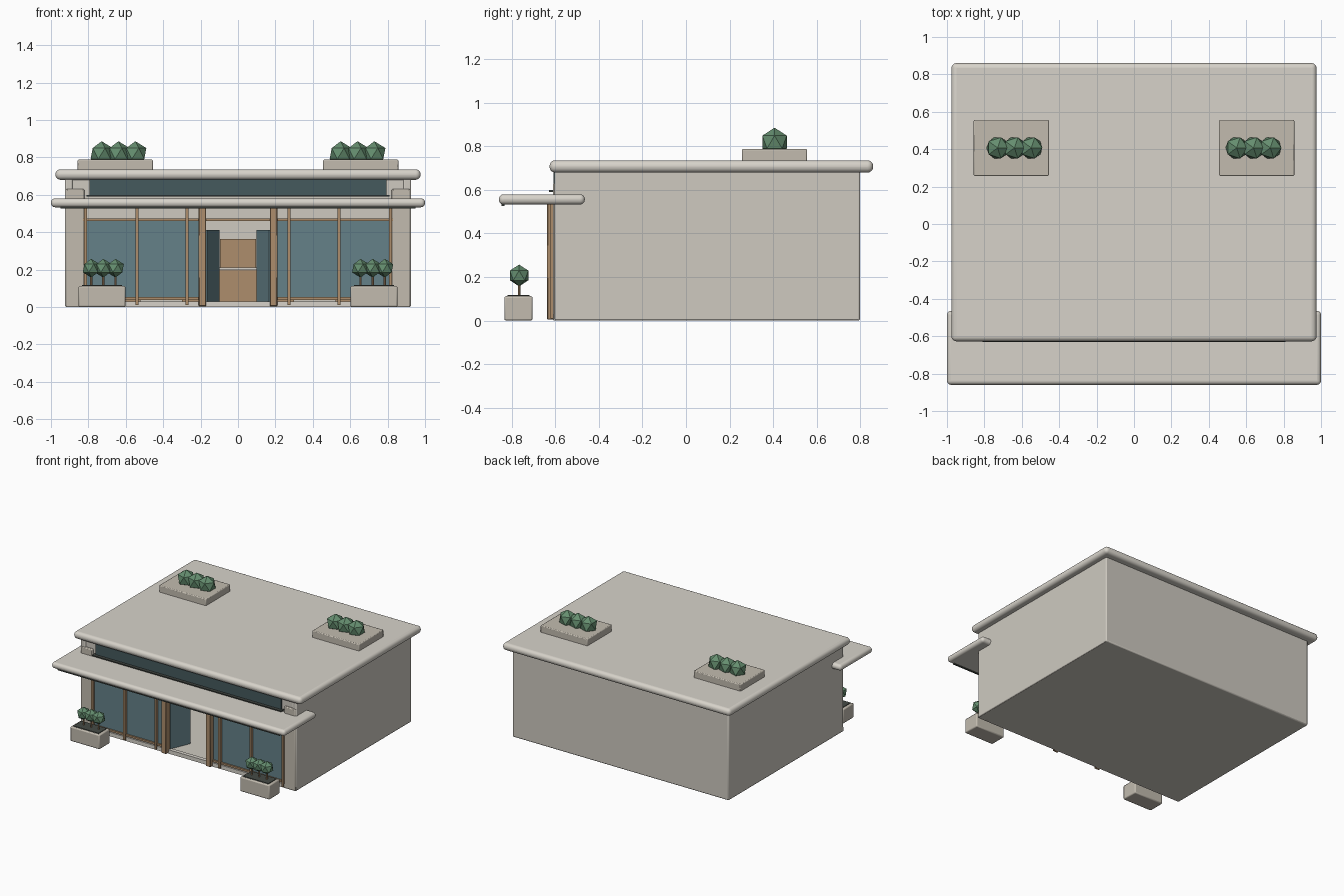
import bpy, math
from mathutils import Matrix

if "Cube" in bpy.data.objects:
    bpy.data.objects.remove(bpy.data.objects["Cube"])


def mat(name, r, g, b):
    m = bpy.data.materials.new(name)
    m.diffuse_color = (r, g, b, 1)
    m.use_nodes = True
    m.node_tree.nodes["Principled BSDF"].inputs["Base Color"].default_value = m.diffuse_color
    return m


STONE = mat("stone", 0.62, 0.59, 0.53)
TRIM = mat("trim", 0.68, 0.65, 0.59)
TUB = mat("tub", 0.54, 0.50, 0.43)
WOOD = mat("wood", 0.42, 0.27, 0.15)
GLASS = mat("glass", 0.13, 0.22, 0.25)
DARK = mat("dark_glass", 0.06, 0.10, 0.11)
SOIL = mat("soil", 0.06, 0.07, 0.06)
LEAF = mat("leaf", 0.13, 0.27, 0.16)


def box(name, x, y, z, m, bevel=0.0, seg=2):
    """Box from (min, max) ranges, optionally with rounded edges."""
    bpy.ops.mesh.primitive_cube_add(size=1)
    o = bpy.context.object
    o.name = name
    size = [abs(r[1] - r[0]) for r in (x, y, z)]
    mid = [(r[0] + r[1]) / 2 for r in (x, y, z)]
    o.data.transform(Matrix.Diagonal((*size, 1)))
    o.location = mid
    o.data.materials.append(m)
    if bevel:
        b = o.modifiers.new("round", 'BEVEL')
        b.width, b.segments = bevel, seg
        bpy.ops.object.shade_smooth_by_angle(angle=math.radians(35))
    return o


def pair(name, x, y, z, m, bevel=0.0, seg=2):
    """Same box on the left and right side."""
    for side, s in (("right", 1), ("left", -1)):
        box(f"{name}_{side}", sorted((s * x[0], s * x[1])), y, z, m, bevel, seg)


def shrub(name, x, y, z, r):
    bpy.ops.mesh.primitive_ico_sphere_add(subdivisions=1, radius=r, location=(x, y, z))
    o = bpy.context.object
    o.name = name
    o.data.materials.append(LEAF)


# building shell
box("floor", (-0.92, 0.92), (-0.6, 0.79), (0, 0.025), STONE)
box("back_wall", (-0.925, 0.925), (0.76, 0.8), (0, 0.69), STONE, 0.008)
pair("side_wall", (0.885, 0.925), (-0.605, 0.8), (0, 0.69), STONE, 0.008)
pair("front_wall", (0.8, 0.9), (-0.59, -0.56), (0, 0.69), STONE)
box("header", (-0.9, 0.9), (-0.595, -0.56), (0.47, 0.69), STONE)
box("plinth", (-0.92, 0.92), (-0.61, -0.58), (0, 0.03), TRIM)
pair("pilaster", (0.822, 0.92), (-0.612, -0.57), (0, 0.63), TUB, 0.006)

# rounded roof and canopy
box("roof", (-0.976, 0.976), (-0.627, 0.86), (0.68, 0.736), TRIM, 0.026, 5)
box("canopy", (-1, 1), (-0.86, -0.465), (0.533, 0.58), TRIM, 0.022, 5)
box("canopy_drip_strip", (-0.95, 0.95), (-0.848, -0.835), (0.527, 0.536), SOIL)

# upper window band
box("upper_window", (-0.795, 0.795), (-0.608, -0.585), (0.595, 0.682), DARK)
box("upper_window_sill", (-0.81, 0.81), (-0.63, -0.595), (0.591, 0.599), SOIL)

# shop front glazing and timber frame
pair("shop_window", (0.2, 0.815), (-0.6, -0.59), (0.045, 0.465), GLASS)
pair("bottom_rail", (0.2, 0.82), (-0.612, -0.588), (0.038, 0.052), WOOD)
box("transom_bar", (-0.85, 0.85), (-0.612, -0.588), (0.46, 0.472), WOOD)
for i, x in enumerate((0.273, 0.54, 0.815)):
    pair(f"mullion_{i + 1}", (x - 0.008, x + 0.008), (-0.622, -0.588), (0.01, 0.535), WOOD)
pair("door_post", (0.17, 0.21), (-0.638, -0.585), (0.005, 0.535), WOOD, 0.003, 1)

# open door leaves, swung inward
for side, s in (("right", 1), ("left", -1)):
    leaf = box(f"door_leaf_{side}", (-0.165, 0), (-0.006, 0.006), (0.03, 0.412), GLASS)
    a = math.radians(67)
    leaf.location = (s * (0.17 - 0.0825 * math.cos(a)), -0.59 + 0.0825 * math.sin(a), 0.221)
    leaf.rotation_euler.z = -s * a

# interior furniture
box("counter", (-0.3, 0.3), (0.15, 0.3), (0.025, 0.198), WOOD)
box("counter_top", (-0.31, 0.31), (0.14, 0.31), (0.198, 0.21), TRIM)
box("back_shelf", (-0.097, 0.097), (0.68, 0.76), (0.025, 0.362), WOOD)
pair("display_table", (0.52, 0.8), (0.32, 0.68), (0.002, 0.22), WOOD)

for side, s in (("right", 1), ("left", -1)):
    # front planter with three small trees
    box(f"front_planter_{side}", sorted((s * 0.602, s * 0.853)), (-0.835, -0.705),
        (0, 0.112), TUB, 0.008)
    box(f"front_soil_{side}", sorted((s * 0.62, s * 0.835)), (-0.82, -0.72),
        (0.1, 0.117), SOIL)
    # roof planter with three shrubs
    box(f"roof_planter_{side}", sorted((s * 0.455, s * 0.857)), (0.257, 0.557),
        (0.73, 0.788), TUB, 0.006)
    for i in (-1, 0, 1):
        x = s * 0.72 + i * 0.065
        bpy.ops.mesh.primitive_cylinder_add(vertices=8, radius=0.006, depth=0.07,
                                            location=(x, -0.767, 0.145))
        stem = bpy.context.object
        stem.name = f"tree_stem_{side}_{i + 2}"
        stem.data.materials.append(WOOD)
        shrub(f"tree_crown_{side}_{i + 2}", x, -0.767, 0.207, 0.05)
        shrub(f"roof_shrub_{side}_{i + 2}", s * 0.639 + i * 0.09, 0.407, 0.82, 0.066)
